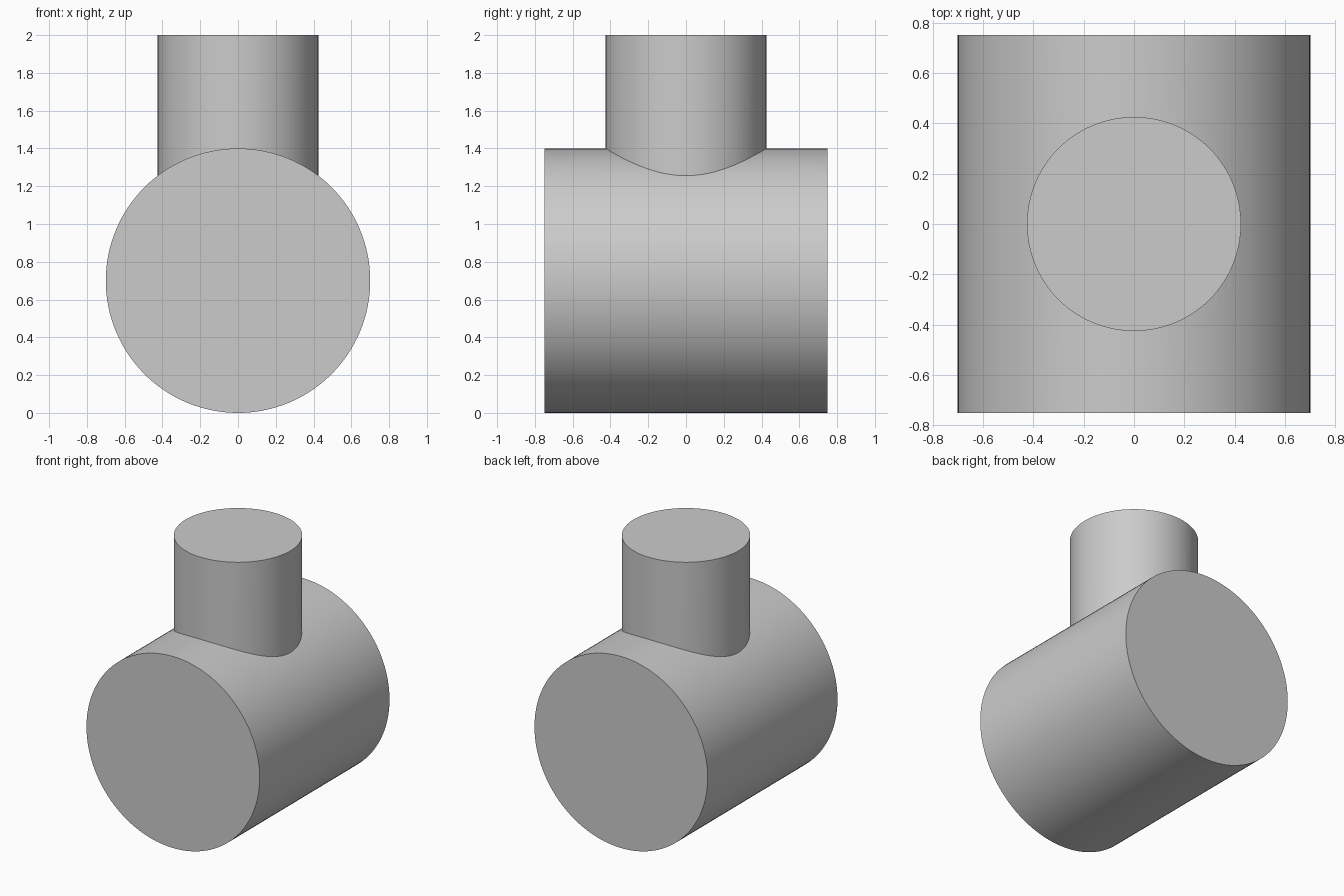
import bpy
import math

cube = bpy.data.objects.get("Cube")
if cube:
    bpy.data.objects.remove(cube, do_unlink=True)

BODY_RADIUS, BODY_LENGTH = 0.70, 1.50
NECK_RADIUS, TOP = 0.425, 2.0

# Single plain grey
grey = bpy.data.materials.new("light_grey")
grey.use_nodes = True
colour = (0.6, 0.6, 0.6, 1.0)
grey.diffuse_color = colour
grey.node_tree.nodes["Principled BSDF"].inputs["Base Color"].default_value = colour


def cylinder(name, radius, depth, location, rotation=(0, 0, 0)):
    bpy.ops.mesh.primitive_cylinder_add(
        vertices=128, radius=radius, depth=depth, location=location, rotation=rotation)
    obj = bpy.context.object
    obj.name = name
    obj.data.materials.append(grey)
    return obj


# Vertical neck, starting at the axis of the body
neck = cylinder("neck", NECK_RADIUS, TOP - BODY_RADIUS, (0, 0, (TOP + BODY_RADIUS) / 2))

# Horizontal body running front to back
body = cylinder("pipe_tee", BODY_RADIUS, BODY_LENGTH, (0, 0, BODY_RADIUS),
                (math.radians(90), 0, 0))

# Join both into one clean solid
union = body.modifiers.new("join_neck", "BOOLEAN")
union.operation = "UNION"
union.solver = "EXACT"
union.object = neck
bpy.ops.object.modifier_apply(modifier=union.name)
bpy.data.objects.remove(neck, do_unlink=True)

# Smooth walls with crisp rims and seam
bpy.ops.object.shade_smooth_by_angle(angle=math.radians(30))
